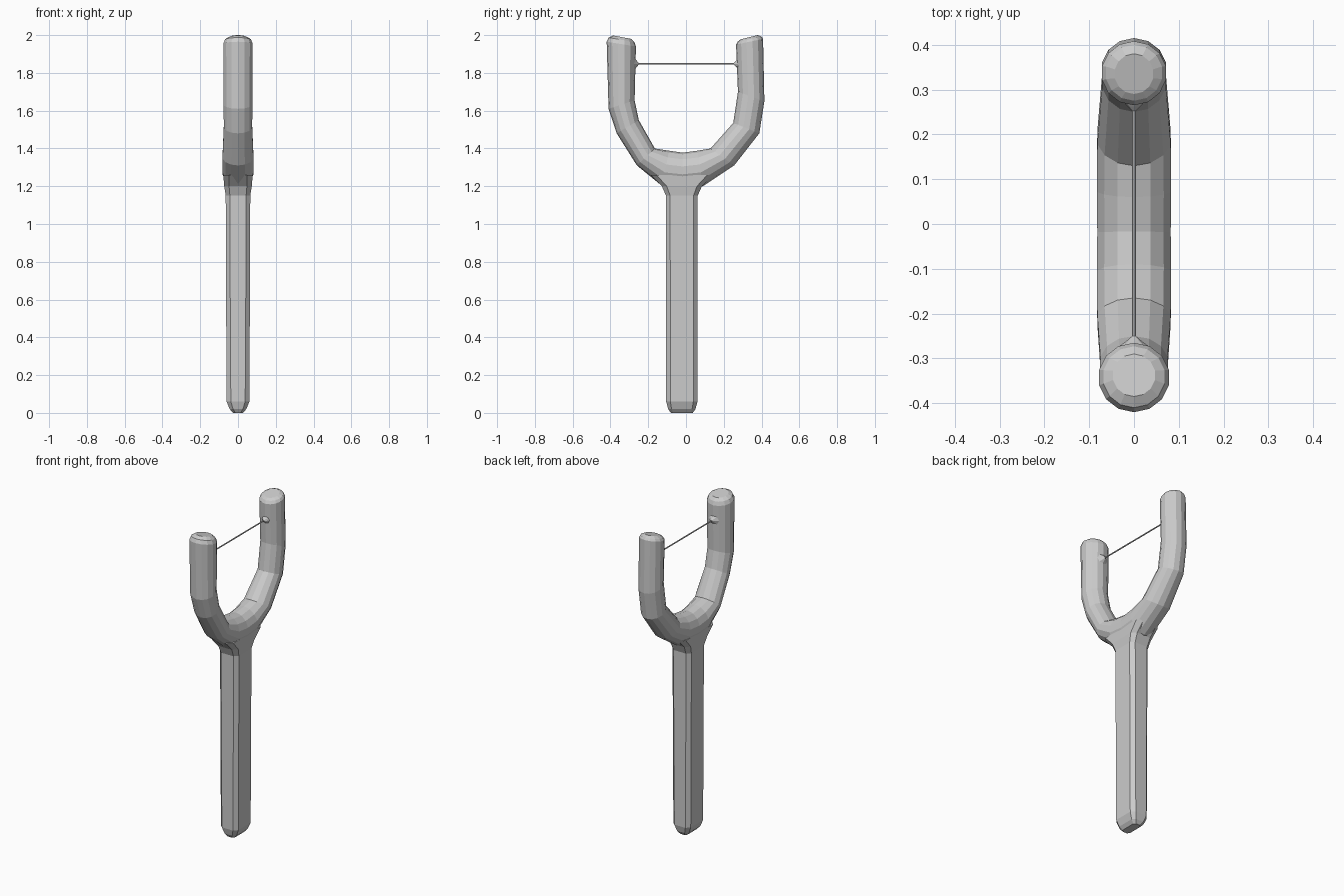
import bpy, bmesh
from math import cos, sin, pi, radians
from mathutils import Vector

if "Cube" in bpy.data.objects:
    bpy.data.objects.remove(bpy.data.objects["Cube"])


def loft(name, rings):
    """Skin a list of equal-length point rings and cap both ends."""
    bm = bmesh.new()
    loops = [[bm.verts.new(p) for p in r] for r in rings]
    n = len(loops[0])
    for a, b in zip(loops, loops[1:]):
        for i in range(n):
            j = (i + 1) % n
            bm.faces.new((a[i], a[j], b[j], b[i]))
    bm.faces.new(loops[0][::-1])
    bm.faces.new(loops[-1])
    bmesh.ops.recalc_face_normals(bm, faces=bm.faces)
    mesh = bpy.data.meshes.new(name)
    bm.to_mesh(mesh)
    bm.free()
    ob = bpy.data.objects.new(name, mesh)
    bpy.context.collection.objects.link(ob)
    return ob


def span_ring(outer, inner, hx, n=14):
    """Ellipse whose in-plane (y, z) axis runs from outer to inner."""
    o, i = Vector((0, *outer)), Vector((0, *inner))
    c, axis = (o + i) / 2, (i - o) / 2
    return [c + axis * cos(2 * pi * k / n) + Vector((hx * sin(2 * pi * k / n), 0, 0))
            for k in range(n)]


def octagon(z, y, hy, hx, c):
    """Chamfered rectangle at height z."""
    pts = [(hx, hy - c), (hx - c, hy), (c - hx, hy), (-hx, hy - c),
           (-hx, c - hy), (c - hx, -hy), (hx - c, -hy), (hx, c - hy)]
    return [(px, y + py, z) for px, py in pts]


# U-shaped fork: outer point, inner point, half width in x
fork_sections = [
    ((-0.385, 1.998), (-0.29, 1.98), 0.048),
    ((-0.41, 1.987), (-0.273, 1.963), 0.070),
    ((-0.42, 1.965), (-0.265, 1.94), 0.080),
    ((-0.41, 1.61), (-0.272, 1.655), 0.078),
    ((-0.367, 1.48), (-0.25, 1.55), 0.077),
    ((-0.26, 1.31), (-0.165, 1.40), 0.084),
    ((-0.125, 1.20), (-0.09, 1.388), 0.085),
    ((-0.02, 1.19), (-0.017, 1.378), 0.084),
    ((0.09, 1.20), (0.06, 1.388), 0.085),
    ((0.255, 1.31), (0.13, 1.40), 0.084),
    ((0.388, 1.48), (0.25, 1.535), 0.073),
    ((0.415, 1.65), (0.275, 1.70), 0.073),
    ((0.408, 1.98), (0.265, 1.95), 0.073),
    ((0.40, 1.992), (0.275, 1.967), 0.064),
    ((0.38, 2.0), (0.29, 1.978), 0.044),
]
loft("fork", [span_ring(*s) for s in fork_sections])

# Handle with rounded foot and flared top
loft("handle", [
    octagon(0.00, -0.022, 0.058, 0.026, 0.012),
    octagon(0.02, -0.022, 0.072, 0.044, 0.018),
    octagon(0.06, -0.022, 0.083, 0.060, 0.022),
    octagon(0.60, -0.022, 0.083, 0.063, 0.022),
    octagon(1.15, -0.022, 0.084, 0.065, 0.022),
    octagon(1.20, -0.022, 0.106, 0.073, 0.026),
    octagon(1.26, -0.022, 0.165, 0.078, 0.03),
])

# Thin band with a small flared anchor at each prong
def round_ring(y, r, n=8):
    return [(r * cos(2 * pi * k / n), y, 1.848 + r * sin(2 * pi * k / n)) for k in range(n)]

loft("band", [round_ring(y, r) for y, r in
              [(-0.275, 0.036), (-0.262, 0.018), (-0.25, 0.004),
               (0.252, 0.004), (0.262, 0.014), (0.28, 0.03)]])
